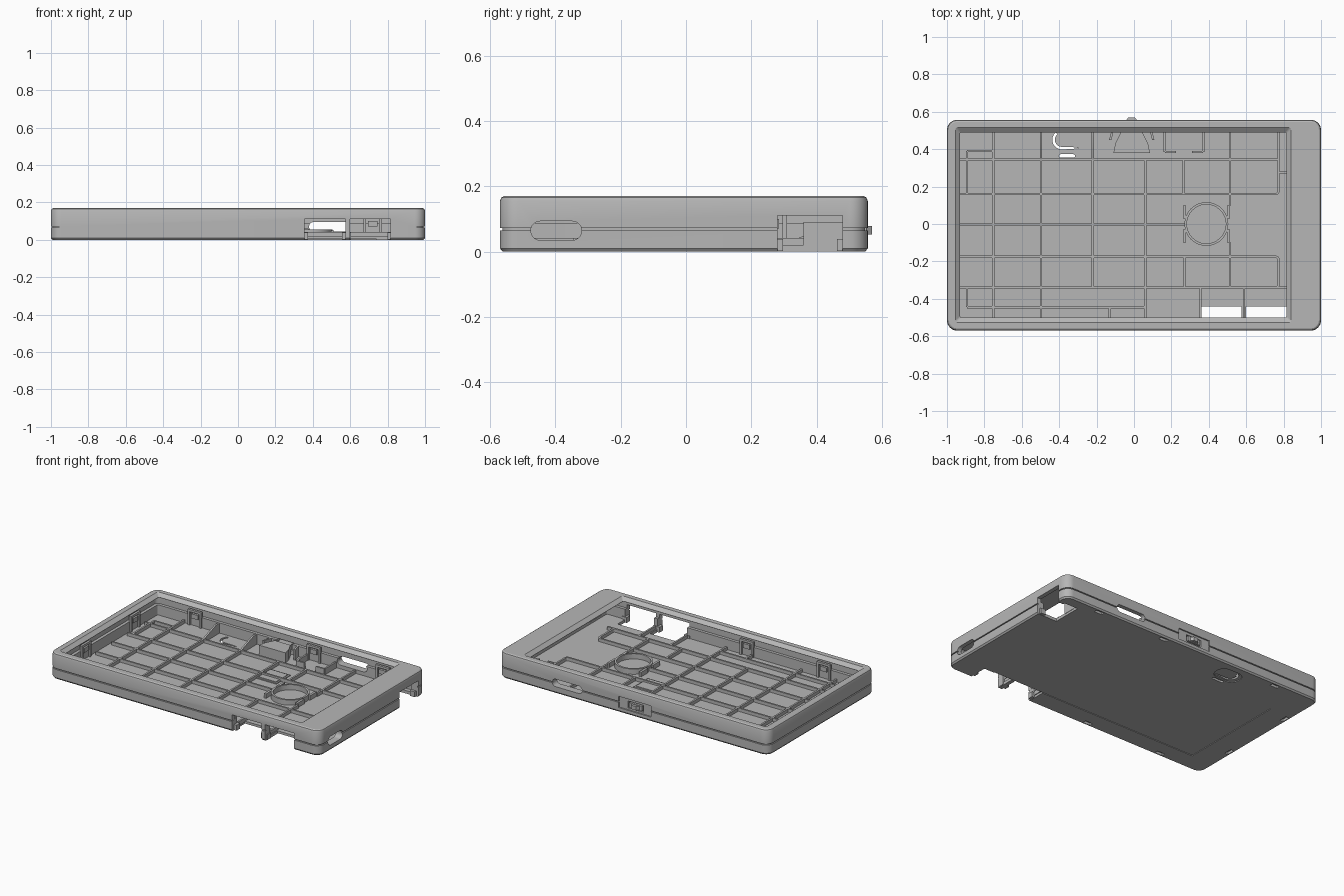
import bpy, bmesh
from math import sin, cos, pi, radians

if "Cube" in bpy.data.objects:
    bpy.data.objects.remove(bpy.data.objects["Cube"])

grey = bpy.data.materials.new("case grey")
grey.use_nodes = True
COLOUR = (0.47, 0.47, 0.47, 1)
grey.diffuse_color = COLOUR
grey.node_tree.nodes["Principled BSDF"].inputs["Base Color"].default_value = COLOUR

# Outline of the case body
X0, X1, Y0, Y1 = -1.0, 1.0, -0.57, 0.557


# ---------- helpers ----------
def arc(cx, cy, r, a0, a1, n=8):
    return [(cx + r * cos(radians(a0 + (a1 - a0) * i / n)),
             cy + r * sin(radians(a0 + (a1 - a0) * i / n))) for i in range(n + 1)]


def rounded(x0, x1, y0, y1, r):
    return (arc(x1 - r, y1 - r, r, 0, 90) + arc(x0 + r, y1 - r, r, 90, 180)
            + arc(x0 + r, y0 + r, r, 180, 270) + arc(x1 - r, y0 + r, r, 270, 360))


def inset(d, r=0.055):
    return rounded(X0 + d, X1 - d, Y0 + d, Y1 - d, max(r - d, 0.008))


def loft(bm, loops):
    """Solid skin over matching loops of 3D points."""
    rows = [[bm.verts.new(p) for p in loop] for loop in loops]
    n = len(rows[0])
    faces = [bm.faces.new(rows[0]), bm.faces.new(rows[-1])]
    for a, b in zip(rows, rows[1:]):
        for i in range(n):
            j = (i + 1) % n
            faces.append(bm.faces.new((a[i], a[j], b[j], b[i])))
    bmesh.ops.recalc_face_normals(bm, faces=faces)


def prism(bm, pts, lo, hi, axis="z"):
    place = {"z": lambda u, v, w: (u, v, w),
             "y": lambda u, v, w: (u, w, v),
             "x": lambda u, v, w: (w, u, v)}[axis]
    loft(bm, [[place(u, v, w) for u, v in pts] for w in (lo, hi)])


def box(bm, x0, x1, y0, y1, z0, z1):
    prism(bm, [(x0, y0), (x1, y0), (x1, y1), (x0, y1)], z0, z1)


def level(pts, z):
    return [(x, y, z) for x, y in pts]


def finish(name, bm):
    me = bpy.data.meshes.new(name)
    bm.to_mesh(me)
    bm.free()
    ob = bpy.data.objects.new(name, me)
    bpy.context.collection.objects.link(ob)
    me.materials.append(grey)
    return ob


def make(name, fn, *args):
    bm = bmesh.new()
    fn(bm, *args)
    return finish(name, bm)


def carve(ob, cutters):
    for c in cutters:
        mod = ob.modifiers.new("cut", "BOOLEAN")
        mod.operation, mod.solver, mod.object = "DIFFERENCE", "EXACT", c
    dg = bpy.context.evaluated_depsgraph_get()
    me = bpy.data.meshes.new_from_object(ob.evaluated_get(dg))
    ob.modifiers.clear()
    ob.data = me


# ---------- two shells ----------
tray = make("bottom_tray", loft, [level(inset(d), z) for d, z in (
    (0.008, 0), (0, 0.01), (0, 0.065), (0.008, 0.065), (0.008, 0.072),
    (0.03, 0.072), (0.03, 0.088))])
cover = make("top_cover", loft, [level(inset(d), z) for d, z in (
    (0, 0.072), (0, 0.155), (0.004, 0.165), (0.012, 0.17))])

# ---------- cutters ----------
tray_cavity = make("tray_cavity", prism, inset(0.05), 0.02, 0.2)
cover_cavity = make("cover_cavity", prism, inset(0.028), 0, 0.148)
screen_window = make("screen_window", loft, [
    level(rounded(-0.93, 0.815, -0.5, 0.49, 0.008), 0.1),
    level(rounded(-0.93, 0.815, -0.5, 0.49, 0.008), 0.15),
    level(rounded(-0.958, 0.843, -0.528, 0.518, 0.012), 0.172)])

shared = [
    make("port_a", box, 0.355, 0.575, -0.7, -0.44, -0.1, 0.11),
    make("port_b", box, 0.6, 0.815, -0.7, -0.44, -0.1, 0.11),
    make("side_port", box, 0.85, 1.1, 0.28, 0.48, -0.1, 0.11),
    make("side_slot", prism, rounded(-0.475, -0.32, 0.035, 0.093, 0.028), 0.9, 1.1, "x"),
    make("back_slot", prism, rounded(0.38, 0.6, 0.045, 0.095, 0.024), 0.45, 0.7, "y"),
    make("button_recess", box, -0.13, 0.11, 0.548, 0.7, 0.03, 0.105),
    make("button_window", box, -0.07, 0.045, 0.48, 0.7, 0.042, 0.088),
]
# Springy reset tab, its slot, and the shallow dish beneath it
cx, cy = -0.385, 0.45
tab = (arc(cx, cy, 0.052, 130, 270) + [(-0.295, cy - 0.046), (-0.31, cy - 0.04)]
       + arc(cx, cy, 0.038, 270, 130))
under = [
    make("tab_cut", prism, tab, -0.1, 0.1),
    make("tab_slot", prism, rounded(-0.4, -0.315, 0.355, 0.373, 0.008), -0.1, 0.1),
    make("label_recess", box, -0.83, 0.74, -0.44, 0.3, -0.1, 0.004),
    make("tab_dish", prism, rounded(-0.46, -0.28, 0.385, 0.505, 0.055), -0.1, 0.005),
]

# Snap positions: (x, y, runs along x)
snaps = [(0.21, 0.53, 1), (-0.67, 0.53, 1), (-0.66, -0.543, 1), (-0.09, -0.543, 1),
         (-0.973, 0.26, 0), (-0.973, -0.26, 0), (0.72, 0.53, 1)]
for x, y, along in snaps:
    w, d = (0.028, 0.012) if along else (0.012, 0.028)
    under.append(make("snap_hole", box, x - w, x + w, y - d, y + d, -0.1, 0.016))

carve(tray, [tray_cavity] + shared + under)
carve(cover, [cover_cavity, screen_window] + shared)
for c in [tray_cavity, cover_cavity, screen_window] + shared + under:
    bpy.data.objects.remove(c)

# ---------- floor ribs ----------
bm = bmesh.new()
T, LOW, HIGH = 0.006, 0.015, 0.042
for x, a, b in ((-0.893, 0.16, 0.39), (-0.893, -0.445, -0.34), (-0.752, -0.515, 0.505),
                (-0.497, -0.515, 0.345), (-0.22, -0.34, 0.345), (-0.13, -0.515, -0.445),
                (0.06, -0.515, 0.06), (0.06, 0.06, 0.345), (0.265, 0.16, 0.345),
                (0.27, -0.34, -0.175), (0.513, 0.1, 0.505), (0.513, -0.34, -0.1),
                (0.355, -0.515, -0.34), (0.588, -0.515, -0.34), (0.772, 0.175, 0.505),
                (0.772, -0.325, -0.19)):
    box(bm, x - T, x + T, a, b, LOW, HIGH)
for y, a, b in ((0.39, -0.893, -0.752), (0.345, -0.93, 0.772), (0.16, -0.93, 0.757),
                (-0.003, -0.93, 0.28), (-0.175, -0.93, 0.757), (-0.34, -0.93, 0.82),
                (-0.445, -0.893, 0.06), (0.275, 0.772, 0.83)):
    box(bm, a, b, y - T, y + T, LOW, HIGH)
# rounded rib corners
for y, a in ((0.175, -90), (-0.19, 0), (-0.325, -90)):
    prism(bm, arc(0.757, y, 0.021, a, a + 90) + arc(0.757, y, 0.009, a + 90, a), LOW, HIGH)
finish("floor_ribs", bm)

# ---------- round holder and its spokes ----------
bm = bmesh.new()
for a in range(0, 360, 15):
    prism(bm, arc(0.387, 0, 0.117, a, a + 15, 2) + arc(0.387, 0, 0.104, a + 15, a, 2), LOW, 0.055)
bmesh.ops.remove_doubles(bm, verts=bm.verts, dist=0.0001)
inner = [f for f in bm.faces if all(len(e.link_faces) > 2 for e in f.edges)]
bmesh.ops.delete(bm, geom=inner, context="FACES_ONLY")
for x in (0.27, 0.504):
    for y in (-0.1, 0.03):
        box(bm, x - 0.008, x + 0.008, y, y + 0.07, LOW, 0.05)
finish("round_holder", bm)

# ---------- square pad frame ----------
bm = bmesh.new()
box(bm, 0.062, 0.212, 0.102, 0.252, LOW, 0.026)
box(bm, 0.072, 0.202, 0.112, 0.242, LOW, 0.03)
finish("square_pad", bm)

# ---------- wall gussets ----------
bm = bmesh.new()
for x in (-0.497, -0.22):
    prism(bm, [(0.345, LOW), (0.512, LOW), (0.512, 0.087), (0.47, 0.087), (0.345, 0.042)],
          x - T, x + T, "x")
finish("wall_gussets", bm)

# ---------- switch holder and back cradle ----------
make("switch_holder", prism, [(-0.11, 0.38), (0.085, 0.38), (0.075, 0.43), (0.045, 0.49),
                              (-0.07, 0.49), (-0.1, 0.43)], LOW, 0.09)
bm = bmesh.new()
for side in (-1, 1):
    x = -0.012 + side * 0.115
    prism(bm, [(x - T, 0.45), (x + T, 0.45), (x + T - side * 0.015, 0.51),
               (x - T - side * 0.015, 0.51)], LOW, 0.09)
for x in (0.165, 0.37):
    box(bm, x - T, x + T, 0.385, 0.51, LOW, 0.06)
box(bm, 0.165, 0.225, 0.379, 0.391, LOW, 0.06)
box(bm, 0.31, 0.37, 0.379, 0.391, LOW, 0.06)
finish("back_cradle", bm)

# ---------- side button ----------
bm = bmesh.new()
box(bm, -0.06, 0.035, 0.5, 0.553, 0.048, 0.082)
prism(bm, [(-0.045, 0.55), (0.02, 0.55), (0.005, 0.57), (-0.03, 0.57)], 0.053, 0.078)
finish("side_button", bm)

# ---------- snap clips on the inner walls ----------
bm = bmesh.new()
for x, y, along in snaps:
    s = -1 if (y if along else x) > 0 else 1
    mid, wall = (x, y) if along else (y, x)
    lo, hi = sorted((wall + s * 0.018, wall + s * 0.034))
    for u0, u1, z0, z1 in ((-0.05, -0.035, 0.018, 0.125), (0.035, 0.05, 0.018, 0.125),
                           (-0.05, 0.05, 0.11, 0.125), (-0.025, 0.025, 0.07, 0.1)):
        if along:
            box(bm, mid + u0, mid + u1, lo, hi, z0, z1)
        else:
            box(bm, lo, hi, mid + u0, mid + u1, z0, z1)
finish("snap_clips", bm)

# ---------- port feet and side port sill ----------
bm = bmesh.new()
box(bm, 0.557, 0.605, -0.55, -0.515, 0.002, 0.038)
box(bm, 0.335, 0.375, -0.55, -0.515, 0.002, 0.038)
box(bm, 0.8, 0.835, -0.55, -0.515, 0.002, 0.038)
box(bm, 0.83, 0.852, 0.36, 0.48, 0.015, 0.09)
for y in (0.285, 0.475):
    box(bm, 0.95, 0.985, y - 0.012, y + 0.012, 0.002, 0.038)
finish("port_feet", bm)

# ---------- shading ----------
for ob in bpy.context.scene.objects:
    ob.select_set(ob.type == "MESH")
bpy.context.view_layer.objects.active = tray
bpy.ops.object.shade_smooth_by_angle(angle=radians(30))
